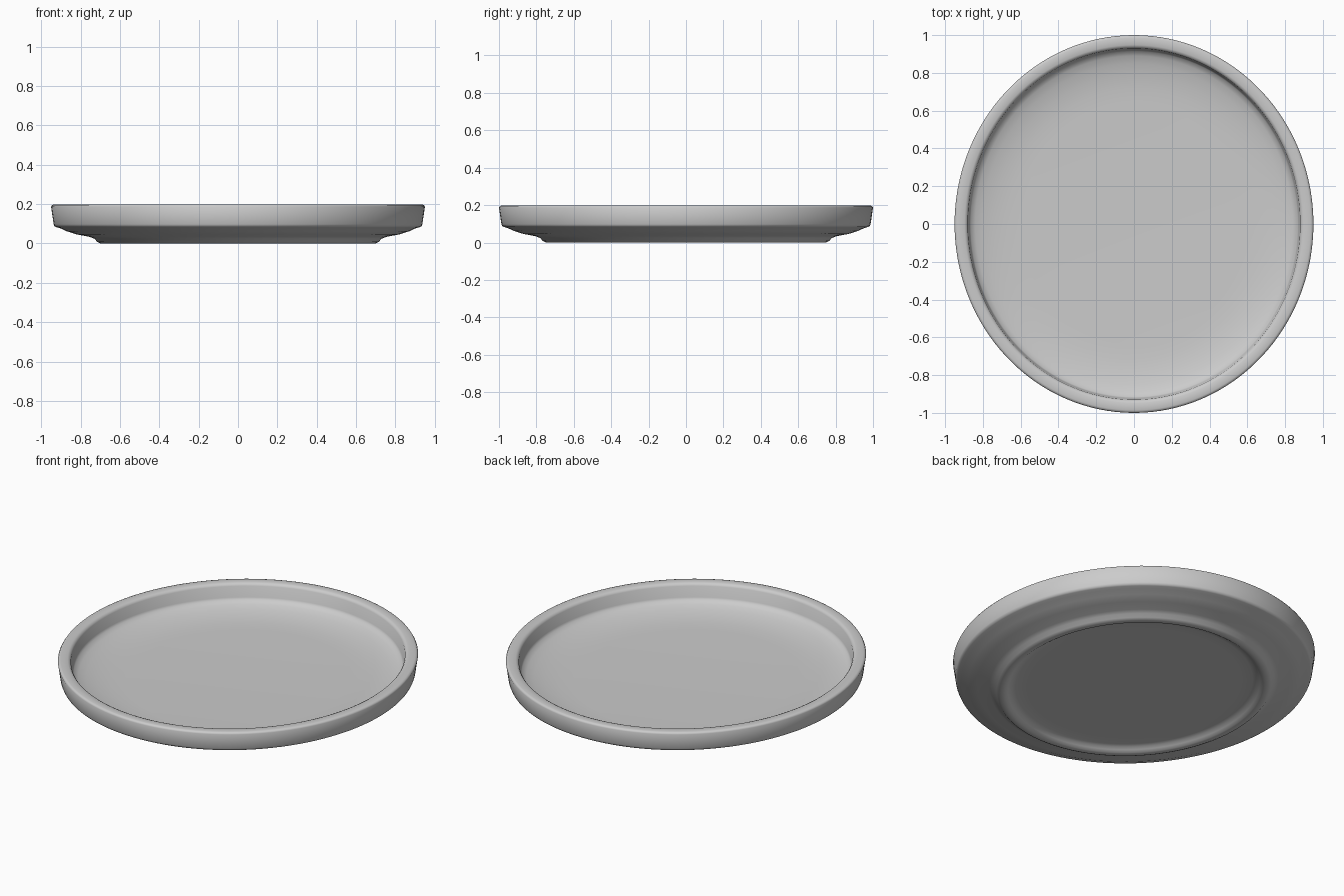
import bpy
import bmesh
from math import cos, sin, tau, radians

if "Cube" in bpy.data.objects:
    bpy.data.objects.remove(bpy.data.objects["Cube"], do_unlink=True)

RADIUS_X, RADIUS_Y, SEGMENTS = 0.95, 1.0, 128

clay = bpy.data.materials.new("plain_grey")
clay.use_nodes = True
grey = (0.6, 0.6, 0.6, 1)
clay.diffuse_color = grey
clay.node_tree.nodes["Principled BSDF"].inputs["Base Color"].default_value = grey

# Cross-section as (inset from the outer edge, height), from floor to underside
profile = [
    # inner floor and its curved edge
    (0.36, 0.06), (0.28, 0.063), (0.21, 0.07), (0.15, 0.082),
    (0.11, 0.094), (0.085, 0.107),
    # inner wall and rounded rim
    (0.078, 0.12), (0.07, 0.183), (0.063, 0.193), (0.052, 0.198),
    (0.014, 0.198), (0.005, 0.195), (0.0, 0.187),
    # outer wall and lower corner
    (0.013, 0.098), (0.017, 0.088), (0.026, 0.083), (0.045, 0.078),
    # belly sweeping in to the foot
    (0.08, 0.062), (0.13, 0.046), (0.195, 0.034), (0.22, 0.024),
    # foot ring and recessed underside
    (0.235, 0.008), (0.25, 0.001), (0.265, 0.0), (0.28, 0.002),
    (0.295, 0.012), (0.31, 0.023), (0.335, 0.028), (0.4, 0.028),
]

# Sweep the cross-section round the oval
bm = bmesh.new()
rings = []
for inset, z in profile:
    rings.append([
        bm.verts.new(((RADIUS_X - inset) * cos(tau * i / SEGMENTS),
                      (RADIUS_Y - inset) * sin(tau * i / SEGMENTS), z))
        for i in range(SEGMENTS)])
for a, b in zip(rings, rings[1:]):
    for i in range(SEGMENTS):
        j = (i + 1) % SEGMENTS
        bm.faces.new((a[i], a[j], b[j], b[i]))
bm.faces.new(rings[0])
bm.faces.new(rings[-1][::-1])
bmesh.ops.recalc_face_normals(bm, faces=bm.faces)

mesh = bpy.data.meshes.new("oval_plate")
bm.to_mesh(mesh)
bm.free()
mesh.materials.append(clay)
plate = bpy.data.objects.new("oval_plate", mesh)
bpy.context.collection.objects.link(plate)

# Smooth shading
bpy.context.view_layer.objects.active = plate
plate.select_set(True)
bpy.ops.object.shade_smooth_by_angle(angle=radians(50))
